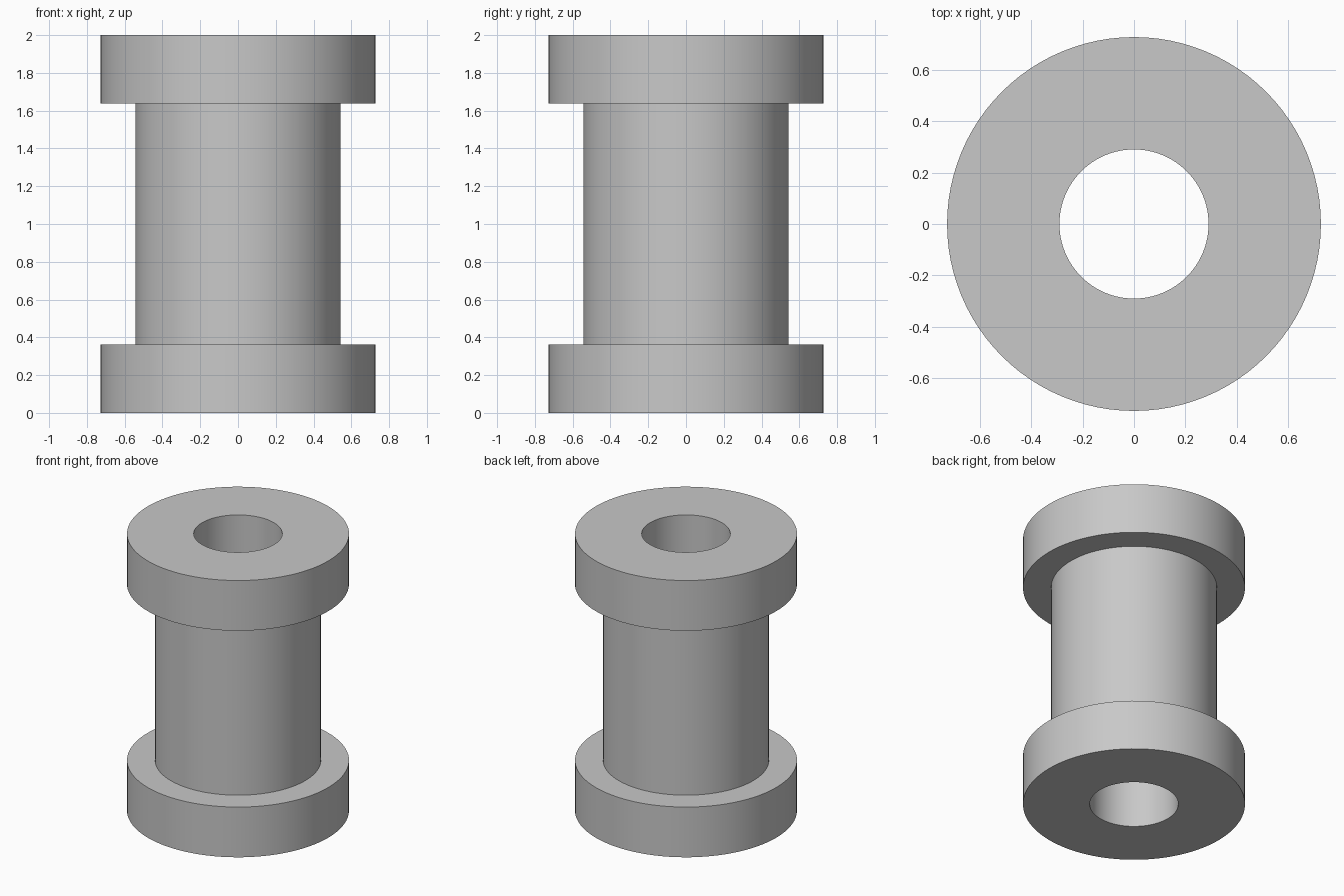
import bpy
import bmesh
from math import radians, tau, cos, sin

SEGMENTS = 96
HEIGHT = 2.0
BORE_RADIUS = 0.29
BARREL_RADIUS = 0.543
FLANGE_RADIUS = 0.727
FLANGE_HEIGHT = 0.363

default_cube = bpy.data.objects.get("Cube")
if default_cube:
    bpy.data.objects.remove(default_cube, do_unlink=True)

# Plain grey material
grey = bpy.data.materials.new("plain_grey")
grey.use_nodes = True
colour = (0.58, 0.58, 0.58, 1.0)
grey.diffuse_color = colour
grey.node_tree.nodes["Principled BSDF"].inputs["Base Color"].default_value = colour


def revolve(name, profile):
    """Turn a closed (radius, z) profile around the z axis."""
    bm = bmesh.new()
    rings = []
    for i in range(SEGMENTS):
        a = tau * i / SEGMENTS
        rings.append([bm.verts.new((r * cos(a), r * sin(a), z)) for r, z in profile])
    count = len(profile)
    for i, ring in enumerate(rings):
        following = rings[(i + 1) % SEGMENTS]
        for j in range(count):
            k = (j + 1) % count
            bm.faces.new((ring[j], following[j], following[k], ring[k]))
    bmesh.ops.recalc_face_normals(bm, faces=bm.faces)
    mesh = bpy.data.meshes.new(name)
    bm.to_mesh(mesh)
    bm.free()
    mesh.materials.append(grey)
    obj = bpy.data.objects.new(name, mesh)
    bpy.context.collection.objects.link(obj)
    bpy.ops.object.select_all(action="DESELECT")
    obj.select_set(True)
    bpy.context.view_layer.objects.active = obj
    bpy.ops.object.shade_smooth_by_angle(angle=radians(30))
    return obj


# Flanged bushing: lower flange, barrel, upper flange and through bore in one turned body
upper = HEIGHT - FLANGE_HEIGHT
revolve("flanged_bushing", [
    (BORE_RADIUS, 0),
    (FLANGE_RADIUS, 0),
    (FLANGE_RADIUS, FLANGE_HEIGHT),
    (BARREL_RADIUS, FLANGE_HEIGHT),
    (BARREL_RADIUS, upper),
    (FLANGE_RADIUS, upper),
    (FLANGE_RADIUS, HEIGHT),
    (BORE_RADIUS, HEIGHT),
])
